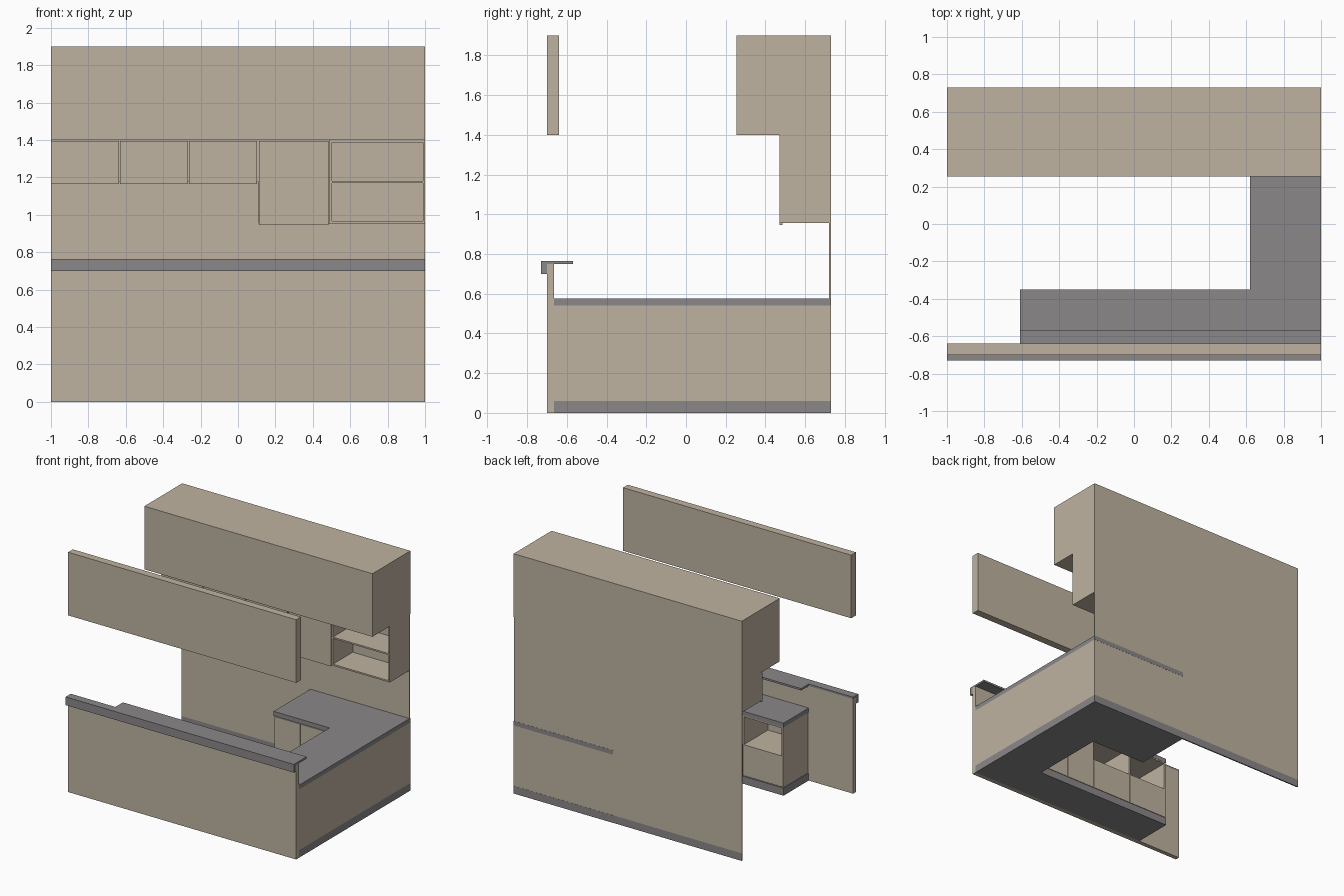
import bpy, bmesh


def material(name, rgb):
    m = bpy.data.materials.new(name)
    m.diffuse_color = (*rgb, 1)
    return m


BEIGE = material("beige_panel", (0.52, 0.45, 0.355))
GREY = material("grey_stone", (0.255, 0.245, 0.25))


def prism(name, outline, z0, z1, mat):
    """Extrude a plan outline upward from z0 to z1."""
    bm = bmesh.new()
    base = bm.faces.new([bm.verts.new((x, y, z0)) for x, y in outline])
    top = bmesh.ops.extrude_face_region(bm, geom=[base])["geom"]
    verts = [g for g in top if isinstance(g, bmesh.types.BMVert)]
    bmesh.ops.translate(bm, verts=verts, vec=(0, 0, z1 - z0))
    bmesh.ops.recalc_face_normals(bm, faces=bm.faces)
    mesh = bpy.data.meshes.new(name)
    bm.to_mesh(mesh)
    bm.free()
    mesh.materials.append(mat)
    ob = bpy.data.objects.new(name, mesh)
    bpy.context.collection.objects.link(ob)
    return ob


def box(name, x0, x1, y0, y1, z0, z1, mat=BEIGE):
    return prism(name, [(x0, y0), (x1, y0), (x1, y1), (x0, y1)], z0, z1, mat)


# Back wall with skirting, ceiling soffit and front header
box("back_wall", -1, 0.999, 0.72, 0.73, 0.06, 1.4)
box("back_skirting", -1, 0.13, 0.72, 0.73, 0, 0.06, GREY)
box("soffit", -1, 1, 0.255, 0.73, 1.4, 1.9)
box("front_header", -1, 1, -0.70, -0.64, 1.4, 1.9)

# Front bar: half wall, lip and top
box("bar_wall", -1, 1, -0.70, -0.665, 0, 0.75)
box("bar_lip", -1, 1, -0.73, -0.70, 0.70, 0.765, GREY)
prism("bar_top", [(-1, -0.70), (1, -0.70), (1, -0.57), (-0.61, -0.57),
                  (-0.61, -0.665), (-1, -0.665)], 0.75, 0.765, GREY)

# U-shaped worktop and plinth
U = [(-0.61, -0.665), (1, -0.665), (1, 0.731), (0.13, 0.731),
     (0.13, 0.26), (0.62, 0.26), (0.62, -0.35), (-0.61, -0.35)]
prism("worktop", U, 0.54, 0.575, GREY)
prism("plinth", U, 0, 0.06, GREY)

# Base cabinets: right and back runs, and the closed part of the front run
box("right_base", 0.63, 1, -0.665, 0.73, 0.06, 0.54)
box("back_base", 0.135, 0.63, 0.275, 0.73, 0.06, 0.54)
box("front_base_closed", 0.10, 0.63, -0.665, -0.362, 0.06, 0.54)

# Front run: low cabinets with open niches above
box("front_base_low", -0.605, 0.10, -0.665, -0.362, 0.06, 0.31)
box("niche_back", -0.605, 0.10, -0.665, -0.655, 0.31, 0.54)
box("niche_ceiling", -0.605, 0.10, -0.655, -0.352, 0.53, 0.54)
for x in (-0.605, -0.26):
    box("niche_side", x, x + 0.012, -0.655, -0.352, 0.31, 0.53)

# Base doors and drawer fronts
for x0, x1, z1 in ((-0.605, -0.255, 0.31), (-0.25, 0.098, 0.31),
                   (0.103, 0.356, 0.535), (0.361, 0.615, 0.535)):
    box("front_base_door", x0, x1, -0.362, -0.352, 0.065, z1)
for x0, x1 in ((0.137, 0.36), (0.365, 0.625)):
    box("back_base_door", x0, x1, 0.262, 0.275, 0.065, 0.535)
for i in range(2):
    y = -0.345 + 0.302 * i
    box("right_base_door", 0.622, 0.63, y, y + 0.297, 0.065, 0.535)

# Wall cabinets: carcasses and doors
box("short_wall_cabinet", -1, 0.11, 0.487, 0.72, 1.175, 1.4)
box("tall_wall_cabinet", 0.11, 0.49, 0.487, 0.72, 0.955, 1.4)
for i in range(3):
    x = -1 + 0.369 * i
    box("short_wall_door", x, x + 0.364, 0.472, 0.487, 1.165, 1.395)
box("tall_wall_door", 0.112, 0.483, 0.472, 0.487, 0.945, 1.395)

# Open wall shelf
for x in (0.49, 0.988):
    box("shelf_side", x, x + 0.012, 0.472, 0.72, 0.955, 1.4)
for z in (0.955, 1.17, 1.388):
    box("shelf_board", 0.502, 0.988, 0.472, 0.72, z, z + 0.012)
